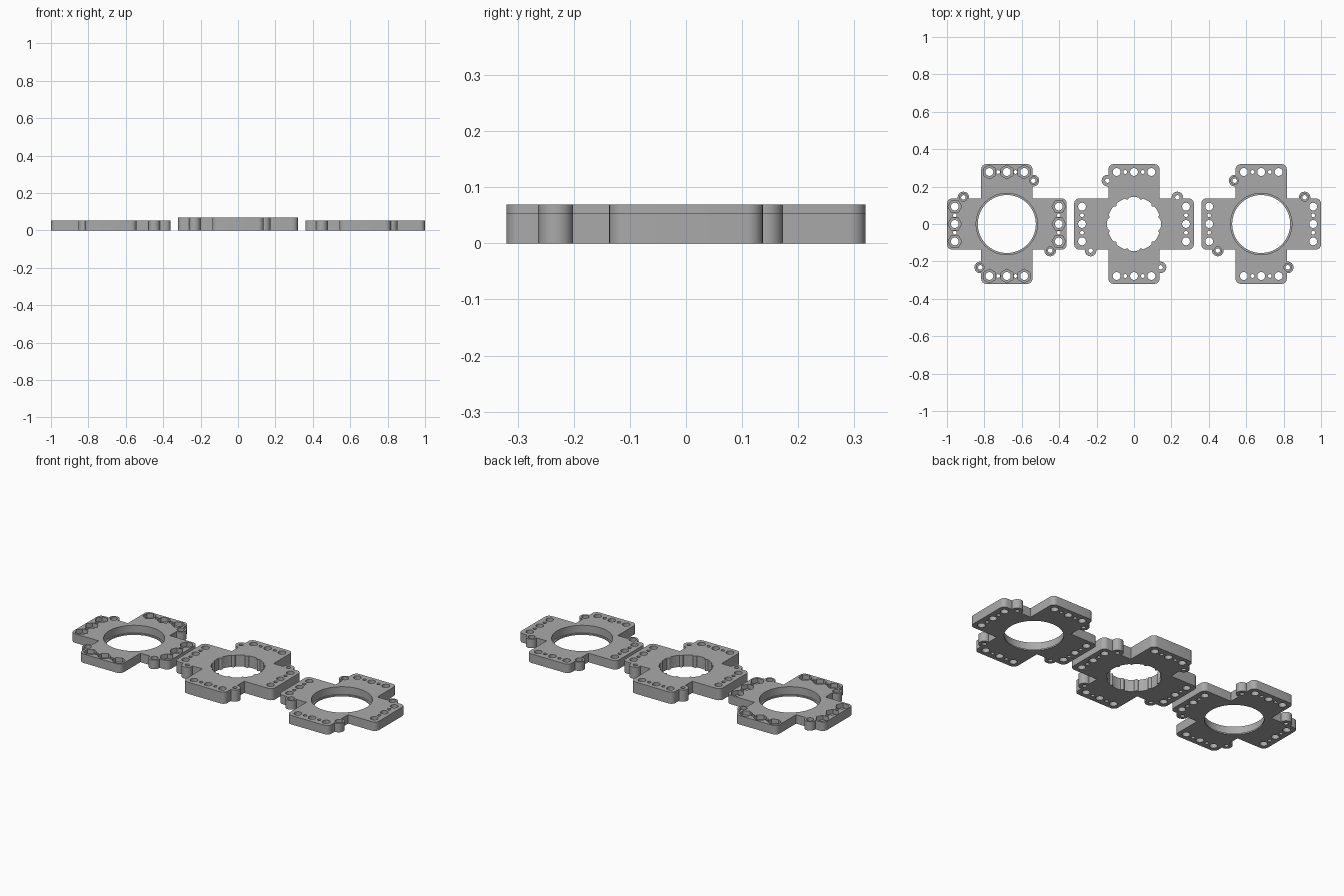
import bpy, bmesh
from math import sin, cos, pi, radians

cube = bpy.data.objects.get("Cube")
if cube:
    bpy.data.objects.remove(cube)

grey = bpy.data.materials.new("plain_grey")
grey.use_nodes = True
GREY = (0.4, 0.4, 0.4, 1)
grey.diffuse_color = GREY
grey.node_tree.nodes["Principled BSDF"].inputs["Base Color"].default_value = GREY

ARM, HALF, ROUND = 0.32, 0.137, 0.028   # arm reach, half width, corner radius
ROW = 0.278                             # hole row distance from centre
EAR = (0.142, 0.232)


def circle(x, y, r, n=24, turn=0):
    return [(x + r * cos(turn + 2 * pi * i / n), y + r * sin(turn + 2 * pi * i / n))
            for i in range(n)]


def rounded_rect(hx, hy, r, n=6):
    pts = []
    for k, (sx, sy) in enumerate([(1, 1), (-1, 1), (-1, -1), (1, -1)]):
        for i in range(n + 1):
            a = pi / 2 * (k + i / n)
            pts.append((sx * (hx - r) + r * cos(a), sy * (hy - r) + r * sin(a)))
    return pts


def splined_circle(r, depth, teeth):
    # Round bore with small rounded ribs pointing inward
    pts, per = [], 20
    for i in range(teeth * per):
        a = 2 * pi * i / (teeth * per)
        t = abs((i % per) - per / 2) / 2.5
        rr = r - (depth * cos(t * pi / 2) ** 0.5 if t < 1 else 0)
        pts.append((rr * cos(a), rr * sin(a)))
    return pts


def four(x, y):
    # Quarter-turn copies of a point
    return [(x, y), (-y, x), (-x, -y), (y, -x)]


def prisms(name, profiles, z0, z1):
    bm = bmesh.new()
    for pts in profiles:
        face = bm.faces.new([bm.verts.new((x, y, z0)) for x, y in pts])
        top = bmesh.ops.extrude_face_region(bm, geom=[face])["geom"]
        for v in top:
            if isinstance(v, bmesh.types.BMVert):
                v.co.z = z1
    bmesh.ops.recalc_face_normals(bm, faces=bm.faces)
    me = bpy.data.meshes.new(name)
    bm.to_mesh(me)
    bm.free()
    ob = bpy.data.objects.new(name, me)
    bpy.context.collection.objects.link(ob)
    me.materials.append(grey)
    return ob


def combine(target, tool, operation):
    tool.hide_render = True
    mod = target.modifiers.new("cut", "BOOLEAN")
    mod.operation, mod.object, mod.solver = operation, tool, "EXACT"
    bpy.context.view_layer.objects.active = target
    bpy.ops.object.modifier_apply(modifier=mod.name)
    bpy.data.objects.remove(tool)


def plate(name, x, height, side, hub=False, nuts=False):
    # Cross-shaped body with four ears
    ears = four(side * EAR[0], EAR[1])
    body = prisms(name, [rounded_rect(HALF, ARM, ROUND)], 0, height)
    combine(body, prisms("cross_arm", [rounded_rect(ARM, HALF, ROUND)], 0, height), "UNION")
    combine(body, prisms("ears", [circle(*e, 0.031) for e in ears], 0, height), "UNION")

    # Through holes along the arm ends and in the ears
    big = [p for t in (-0.093, 0, 0.093) for p in four(ROW, t)]
    small = [p for t in (-0.0465, 0.0465) for p in four(ROW, t)]
    holes = [circle(*p, 0.021) for p in big] + [circle(*p, 0.01) for p in small]
    holes += [circle(*e, 0.012) for e in ears]
    holes.append(splined_circle(0.144, 0.009, 12) if hub else circle(0, 0, 0.155, 72))
    combine(body, prisms("holes", holes, -0.1, 0.2), "DIFFERENCE")

    # Pockets from the top: bearing seat, screw heads, hexagonal nut seats
    if not hub:
        combine(body, prisms("bearing_seat", [circle(0, 0, 0.164, 72)], 0.008, 0.2), "DIFFERENCE")
        combine(body, prisms("screw_seats", [circle(*e, 0.02) for e in ears], 0.03, 0.2), "DIFFERENCE")
    if nuts:
        hexes = [circle(*p, 0.037, 6, 0 if abs(p[0]) > 0.2 else pi / 2) for p in big]
        combine(body, prisms("nut_seats", hexes, 0.027, 0.2), "DIFFERENCE")

    body.location.x = x
    bpy.ops.object.select_all(action="DESELECT")
    body.select_set(True)
    bpy.context.view_layer.objects.active = body
    bpy.ops.object.shade_smooth_by_angle(angle=radians(30))


plate("right_nut_plate", -0.68, 0.053, 1, nuts=True)
plate("hub_plate", 0, 0.069, -1, hub=True)
plate("left_screw_plate", 0.68, 0.053, -1)
